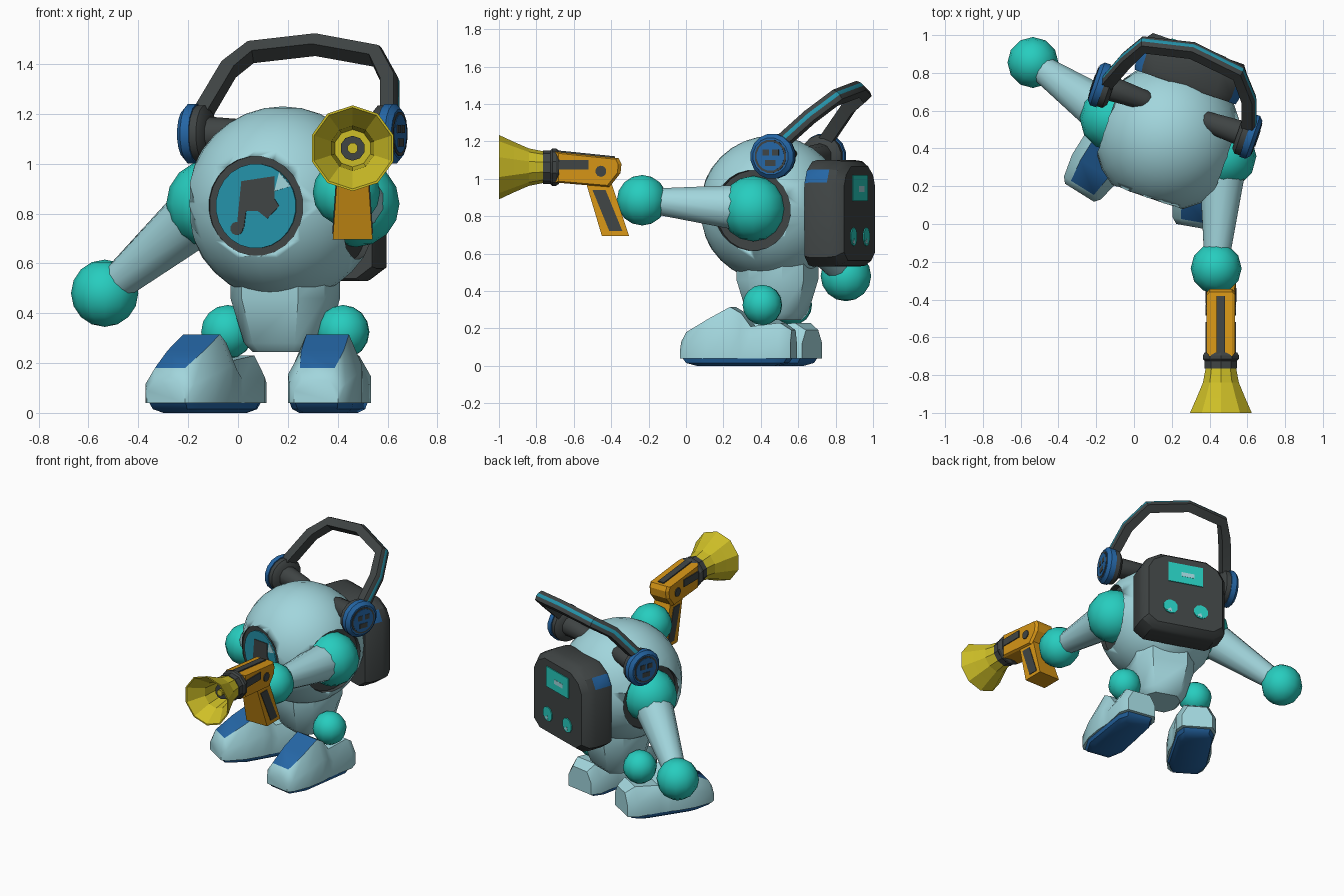
import bpy, bmesh
from math import radians, cos, sin, pi
from mathutils import Matrix, Vector

if "Cube" in bpy.data.objects:
    bpy.data.objects.remove(bpy.data.objects["Cube"])


def material(name, *rgb):
    m = bpy.data.materials.new(name)
    m.use_nodes = True
    m.diffuse_color = (*rgb, 1)
    m.node_tree.nodes["Principled BSDF"].inputs["Base Color"].default_value = (*rgb, 1)
    return m


PALE = material("pale blue", 0.36, 0.67, 0.72)
TEAL = material("teal", 0.02, 0.61, 0.52)
BLUE = material("deep blue", 0.018, 0.133, 0.38)
DARK = material("charcoal", 0.05, 0.058, 0.058)
CYAN = material("cyan glass", 0.018, 0.29, 0.4)
ORANGE = material("orange", 0.67, 0.3, 0.008)
YELLOW = material("yellow", 0.62, 0.52, 0.02)


def move(x, y, z):
    return Matrix.Translation((x, y, z))


def turn(degrees, axis="Z"):
    return Matrix.Rotation(radians(degrees), 4, axis)


def finish(name, bm, mats, frame, angle=40):
    bmesh.ops.recalc_face_normals(bm, faces=bm.faces)
    bm.transform(frame)
    me = bpy.data.meshes.new(name)
    bm.to_mesh(me)
    bm.free()
    for m in mats:
        me.materials.append(m)
    ob = bpy.data.objects.new(name, me)
    bpy.context.collection.objects.link(ob)
    if angle:
        bpy.ops.object.select_all(action="DESELECT")
        ob.select_set(True)
        bpy.context.view_layer.objects.active = ob
        bpy.ops.object.shade_smooth_by_angle(angle=radians(angle))
    return ob


def loft(name, rings, mats, frame=Matrix(), rule=None, angle=40):
    """Skin a list of rings; rule(segment, edge) picks the material slot."""
    bm = bmesh.new()
    vs = [[bm.verts.new(p) for p in ring] for ring in rings]
    n = len(vs[0])
    for j in range(len(vs) - 1):
        for k in range(n):
            f = bm.faces.new((vs[j][k], vs[j][(k + 1) % n],
                              vs[j + 1][(k + 1) % n], vs[j + 1][k]))
            f.material_index = rule(j, k) if rule else 0
    bm.faces.new(vs[0])
    bm.faces.new(vs[-1])
    return finish(name, bm, mats, frame, angle)


def circle(r, z=0, n=16, x=0, y=0):
    return [(x + r * cos(2 * pi * (i + .5) / n), y + r * sin(2 * pi * (i + .5) / n), z)
            for i in range(n)]


def turned(name, profile, mats, frame, n=16, rule=None, angle=40):
    return loft(name, [circle(r, z, n) for z, r in profile], mats, frame, rule, angle)


def plate(name, outline, mat, frame, thick=0.008):
    return loft(name, [[(p[0], p[1], z) for p in outline] for z in (0, thick)],
                [mat], frame, angle=0)


def box(x0, x1, y0, y1):
    return [(x0, y0), (x1, y0), (x1, y1), (x0, y1)]


def ball(name, centre, r, mat, frame=Matrix(), n=12):
    bm = bmesh.new()
    bmesh.ops.create_uvsphere(bm, u_segments=n, v_segments=n * 2 // 3, radius=r)
    return finish(name, bm, [mat], frame @ move(*centre))


def facing(frame, degrees, dist, z):
    """Frame on a side of a part: x across, y up, z outward. 0 is the front."""
    return frame @ turn(degrees) @ move(0, -dist, z) @ turn(90, "X")


def along(p, q):
    d = Vector(q) - Vector(p)
    return move(*p) @ d.to_track_quat("Z", "Y").to_matrix().to_4x4(), d.length


# Round body with a dial recess and two shoulder sockets
B = move(0.18, 0.46, 0) @ turn(-19)
body = ball("body", (0, 0, 0.84), 0.39, PALE, B, 24)
body.data.materials.append(DARK)
for deg, depth, r in ((0, 0.325, 0.2), (90, 0.29, 0.215), (-90, 0.29, 0.215)):
    cutter = turned("socket_cutter", [(0, r), (0.3, r)], [PALE, DARK],
                    facing(B, deg, depth, 0.83), 24)
    for p in cutter.data.polygons:
        p.material_index = 1
    cutter.hide_render = True
    mod = body.modifiers.new("socket", "BOOLEAN")
    mod.operation, mod.object, mod.solver = "DIFFERENCE", cutter, "EXACT"
    bpy.context.view_layer.objects.active = body
    bpy.ops.object.modifier_apply(modifier=mod.name)
    bpy.data.objects.remove(cutter)

# Dial on the chest
D = facing(B, 0, 0.326, 0.83)
plate("dial_glass", circle(0.17, n=24), CYAN, D)
D2 = D @ move(0, 0, 0.008)
plate("dial_mark", [(-.06, .1), (.08, .12), (.08, .03), (.1, 0), (.05, -.05), (.01, -.02),
                    (-.04, -.02), (-.05, -.09), (-.08, -.09)], DARK, D2, 0.004)
plate("dial_mark_ball", circle(0.027, n=10, x=-.08, y=-.09), DARK, D2, 0.004)
plate("dial_glint", [(.08, .06), (.15, .08), (.1, .135)], PALE, D2, 0.003)

# Hip block
loft("hips", [[(u * w, v * w * 0.95 + 0.03, z) for u, v in
               ((-.6, -1), (.6, -1), (1, -.5), (1, .5), (.6, 1), (-.6, 1), (-1, .5), (-1, -.5))]
              for z, w in ((0.245, 0.12), (0.28, 0.15), (0.46, 0.2), (0.56, 0.2))], [PALE], B)

# Arms
for side, s, hand in (("left", 1, (0.435, -0.235, 0.885)), ("right", -1, (-0.535, 0.855, 0.48))):
    shoulder = B @ Vector((s * 0.31, 0, 0.84))
    ball(side + "_shoulder", shoulder, 0.175, TEAL)
    F, length = along(shoulder, hand)
    turned(side + "_arm", [(0.08, 0.125), (length - 0.1, 0.075)], [PALE], F, 12)
    ball(side + "_hand", hand, 0.135, TEAL)
    ball(side + "_ankle", (s * 0.245, 0.03, 0.325), 0.108, TEAL, B)

# Feet: rows are position, half width, height
FOOT = ((-.3, .09, .13), (-.27, .115, .18), (-.15, .14, .25), (-.03, .14, .315),
        (.03, .13, .28), (.08, .125, .21), (.24, .13, .23), (.3, .1, .19))


def foot(side, x, y, yaw):
    F = move(x, y, 0) @ turn(yaw)
    rings = [[(-w, p, .04), (w, p, .04), (w, p, .04 + .55 * (h - .04)), (.62 * w, p, h),
              (-.62 * w, p, h), (-w, p, .04 + .55 * (h - .04))] for p, w, h in FOOT]
    loft(side + "_foot", rings, [PALE, BLUE], F, lambda j, k: int(k == 3 and 1 <= j <= 2))
    edge = ((-.09, -.3), (.09, -.3), (.135, -.18), (.125, .22), (.09, .29),
            (-.09, .29), (-.125, .22), (-.135, -.18))
    loft(side + "_sole", [[(u * c, v * c, z) for u, v in edge]
                          for z, c in ((0, .72), (.015, .9), (.045, .97))], [BLUE], F)


foot("left", 0.365, 0.28, -10)
foot("right", -0.13, 0.42, -32)

# Backpack with blue shoulder flashes, a screen and two lamps
half = [(.22, .53), (.29, .58), (.29, .98), (.25, 1.05), (.16, 1.1)]
outline = half + [(-u, z) for u, z in reversed(half)]
loft("backpack", [[(u * c, v, .81 + (z - .81) * c) for u, z in outline]
                  for v, c in ((.28, .97), (.31, 1), (.41, 1), (.455, .98), (.495, .88))],
     [DARK, BLUE], B, lambda j, k: int(j <= 1 and k in (2, 6)), 30)
P = facing(B, 180, 0.493, 0)
plate("pack_screen", box(-.12, .12, .88, 1.02), TEAL, P)
plate("screen_glint", box(-.03, .06, .93, .96), PALE, P, 0.0095)
for s in (-1, 1):
    plate("pack_lamp", circle(0.05, n=10, x=s * .105, y=.69), TEAL, P)
    plate("lamp_glint", [(s * .105 - .03, .66), (s * .105 + .01, .65), (s * .105, .68)],
          PALE, P, 0.0095)

# Headphone cups with stems into the body
for side, deg, u in (("left", 90, 0.36), ("right", -90, 0.38)):
    C = facing(B @ move(0, 0.145, 0), deg, u, 1.12)
    turned(side + "_stem", [(-.24, .035), (-.2, .055), (0, .07)], [DARK], C, 10)
    turned(side + "_cushion", [(-.02, .09), (0, .115), (.04, .115)], [DARK], C)
    turned(side + "_cup", [(.03, .122), (.065, .122), (.085, .1)], [BLUE], C)
    C = C @ move(0, 0, .084)
    plate(side + "_cup_ring", circle(.09), DARK, C, 0.004)
    plate(side + "_cup_face", circle(.078), BLUE, C, 0.006)
    for x, y, w in ((-.025, .02, .018), (.03, .02, .018), (0, -.035, .03)):
        plate(side + "_cup_mark", box(x - w, x + w, y - .016, y + .016), DARK, C, 0.009)

# Headband swept back over the head, with a stripe along its outer face
path = [Vector(p) for p in ((-.17, .72, 1.16), (-.04, .87, 1.38), (.05, .95, 1.45),
                            (.31, .92, 1.48), (.555, .8, 1.435), (.61, .66, 1.33),
                            (.61, .46, 1.15))]
middle = Vector((.24, .62, 1.15))
section = ((.036, -.011), (.036, .011), (.026, .036), (-.032, .036), (-.032, -.036), (.026, -.036))
rings = []
for i, p in enumerate(path):
    t = (path[min(i + 1, len(path) - 1)] - path[max(i - 1, 0)]).normalized()
    out = p - middle
    out = (out - out.dot(t) * t).normalized()
    across = t.cross(out)
    rings.append([p + out * a + across * b for a, b in section])
loft("headband", rings, [DARK, CYAN], rule=lambda j, k: int(k == 0), angle=35)

# Horn blaster: body, grip, collar and flared bell
G = move(0.46, 0, 0)
side_shape = ((-.7, .98), (-.7, 1.145), (-.36, 1.11), (-.345, 1.08), (-.35, 1.03), (-.41, .955))
loft("blaster_body", [[(x, -.52 + (y + .52) * c, 1.05 + (z - 1.05) * c) for y, z in side_shape]
                      for x, c in ((-.075, .9), (-.06, 1), (.06, 1), (.075, .9))],
     [ORANGE], G, angle=0)
loft("blaster_grip", [[(x * w, y, z) for x, y in ((-1, a), (1, a), (1, b), (-1, b))]
                      for z, w, a, b in ((.695, .08, -.45, -.305), (.98, .06, -.535, -.4))],
     [ORANGE], G, angle=0)
for s in (-1, 1):
    loft("grip_pad", [[(s * (w + d), y, z) for d, y in ((-.005, a), (.004, a), (.004, b), (-.005, b))]
                      for z, w, a, b in ((.72, .078, -.41, -.34), (.94, .063, -.5, -.43))],
         [DARK], G, angle=0)
    S = facing(G, s * 90, .073, 0)
    plate("side_slot", [(s * y, z) for y, z in box(-.69, -.52, 1.05, 1.1)], DARK, S)
    plate("side_dial", circle(.03, n=10, x=s * -.455, y=1.04), DARK, S)
loft("top_rail", [[(x, y, z) for x, z in ((-.022, h), (.022, h), (.022, h + .009), (-.022, h + .009))]
                  for y, h in ((-.69, 1.143), (-.38, 1.111))], [DARK], G, angle=0)
H = facing(G, 0, 0.68, 1.062)
turned("collar", [(0, .09), (.015, .1), (.035, .1), (.045, .09), (.085, .09)], [DARK], H, 10, angle=0)
turned("bell", [(.07, .082), (.16, .1), (.24, .135), (.32, .172), (.32, .163), (.22, .09), (.1, .075)],
       [YELLOW], H, 10, angle=0)
turned("bell_core", [(.1, .05), (.16, .05)], [DARK], H, 10, angle=0)
turned("bell_pin", [(.1, .022), (.18, .022)], [YELLOW], H, 8, angle=0)
